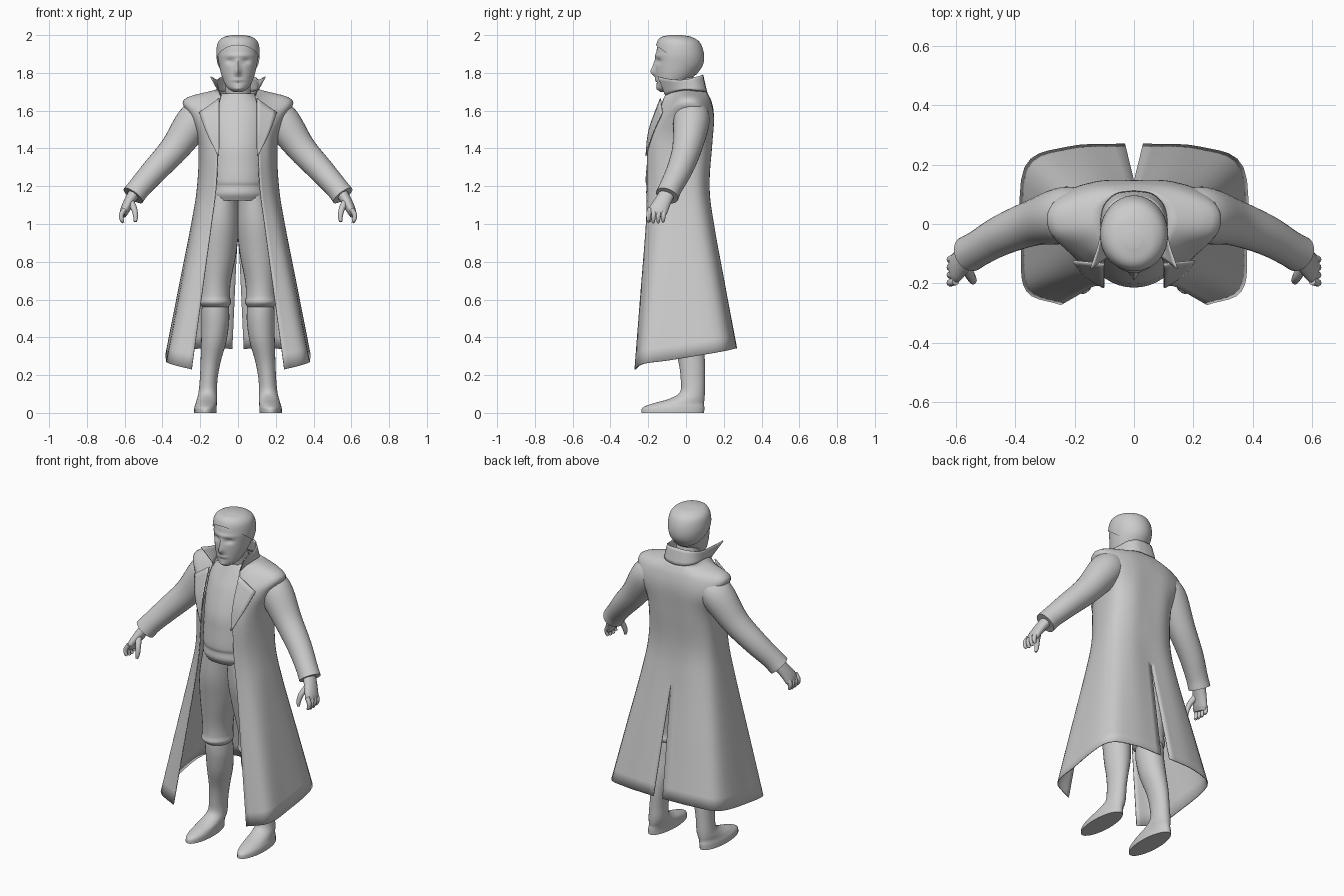
import bpy, bmesh, math
from mathutils import Vector

if "Cube" in bpy.data.objects:
    bpy.data.objects.remove(bpy.data.objects["Cube"], do_unlink=True)

grey = bpy.data.materials.new("plain grey")
grey.use_nodes = True
grey.diffuse_color = (0.6, 0.6, 0.6, 1)
grey.node_tree.nodes["Principled BSDF"].inputs["Base Color"].default_value = (0.6, 0.6, 0.6, 1)


def spline(points, steps):
    """Smooth curve through points of any dimension."""
    pts = [Vector(p) for p in points]
    pts = [pts[0] * 2 - pts[1]] + pts + [pts[-1] * 2 - pts[-2]]
    out = []
    for a, b, c, d in zip(pts, pts[1:], pts[2:], pts[3:]):
        for i in range(steps):
            t = i / steps
            out.append(b + (c - a) * (t / 2) + (a * 2 - b * 5 + c * 4 - d) * (t * t / 2)
                       + (b * 3 - a - c * 3 + d) * (t ** 3 / 2))
    return out + [pts[-2]]


def finish(name, bm, mirror=False, thickness=0, angle=50):
    bmesh.ops.recalc_face_normals(bm, faces=bm.faces[:])
    mesh = bpy.data.meshes.new(name)
    bm.to_mesh(mesh)
    bm.free()
    mesh.materials.append(grey)
    ob = bpy.data.objects.new(name, mesh)
    bpy.context.collection.objects.link(ob)
    bpy.ops.object.select_all(action="DESELECT")
    ob.select_set(True)
    bpy.context.view_layer.objects.active = ob
    bpy.ops.object.shade_smooth_by_angle(angle=math.radians(angle))
    if mirror:
        ob.modifiers.new("mirror", "MIRROR").merge_threshold = 0.0005
    if thickness:
        shell = ob.modifiers.new("cloth", "SOLIDIFY")
        shell.thickness, shell.offset = thickness, 0
    return ob


def skin(bm, rings, closed):
    rows = [[bm.verts.new(p) for p in ring] for ring in rings]
    for a, b in zip(rows, rows[1:]):
        n = len(a)
        for i in range(n if closed else n - 1):
            j = (i + 1) % n
            bm.faces.new((a[i], a[j], b[j], b[i]))
    if closed:
        bm.faces.new(rows[0])
        bm.faces.new(rows[-1])


def loft(bm, stations, sides=28, steps=5, level=True):
    """Ellipses along a path; each station is x, y, z, radius across, radius deep."""
    path = spline(stations, steps)
    rings = []
    for k, s in enumerate(path):
        centre = Vector(s[:3])
        u, v = Vector((1, 0, 0)), Vector((0, 1, 0))
        if not level:
            nxt, prv = path[min(k + 1, len(path) - 1)], path[max(k - 1, 0)]
            axis = (Vector(nxt[:3]) - Vector(prv[:3])).normalized()
            u = v.cross(axis).normalized()
            v = axis.cross(u)
        turn = [math.tau * i / sides for i in range(sides)]
        rings.append([centre + u * s[3] * math.cos(a) + v * s[4] * math.sin(a) for a in turn])
    skin(bm, rings, True)


def tube(bm, stations, sides=20):
    loft(bm, [(*s, s[-1]) for s in stations], sides, level=False)


def sheet(name, rows, thickness=0.006, steps=5):
    """Cloth patch through rows of points, mirrored."""
    across = [spline(r, steps) for r in rows]
    columns = [spline(c, steps) for c in zip(*across)]
    for column in columns:
        for p in column:
            p.x = max(p.x, 0)
    bm = bmesh.new()
    skin(bm, columns, False)
    return finish(name, bm, True, thickness)


# head, with the features pushed in and out of the front
skull = [(0, -.11, 1.7, .025, .025), (0, -.09, 1.725, .06, .063), (0, -.06, 1.78, .085, .1),
         (0, -.04, 1.84, .1, .122), (0, -.035, 1.9, .108, .123), (0, -.04, 1.95, .1, .108),
         (0, -.05, 1.98, .07, .075), (0, -.055, 1.992, .02, .02)]
bm = bmesh.new()
loft(bm, skull, 64, 8)
# across, height, width, tallness, push
features = [(0, 1.805, .014, .022, .024), (0, 1.84, .01, .03, .012), (.042, 1.862, .022, .014, -.013),
            (0, 1.892, .07, .01, .006), (0, 1.762, .03, .006, .007), (0, 1.748, .03, .005, -.004),
            (0, 1.715, .025, .012, .008)]
for v in bm.verts:
    if v.co.y < -.09:
        for x, z, w, h, push in features:
            v.co.y -= push * math.exp(-((abs(v.co.x) - x) / w) ** 2 - ((v.co.z - z) / h) ** 2)
finish("head", bm)

# hair cap, trimmed along a sloping hairline
bm = bmesh.new()
loft(bm, [(x, y, z + .009 * (z > 1.9), rx + .007, ry + .007) for x, y, z, rx, ry in skull[2:]], 48, 8)
bmesh.ops.bisect_plane(bm, geom=bm.verts[:] + bm.edges[:] + bm.faces[:], plane_co=(0, -.15, 1.94),
                       plane_no=(0, .6, .8), clear_inner=True)
finish("hair", bm)

bm = bmesh.new()
tube(bm, [(0, .02, 1.6, .075), (0, -.01, 1.7, .068), (0, -.03, 1.79, .066)])
finish("neck", bm)

# shirt with a hem below the waistband
bm = bmesh.new()
loft(bm, [(0, -.055, 1.125, .155, .135), (0, -.06, 1.16, .162, .15), (0, -.06, 1.2, .158, .148),
          (0, -.06, 1.23, .162, .154), (0, -.055, 1.32, .162, .152), (0, -.04, 1.42, .165, .155),
          (0, -.01, 1.55, .17, .14), (0, .005, 1.63, .15, .115), (0, 0, 1.69, .085, .08)], 40)
finish("shirt", bm)

# legs and boots
bm = bmesh.new()
loft(bm, [(.08, -.055, 1.16, .08, .12), (.095, -.045, 1, .1, .125), (.108, -.03, .85, .1, .115),
          (.12, -.02, .7, .083, .1), (.122, -.02, .62, .08, .095), (.122, -.02, .585, .085, .1),
          (.12, -.015, .56, .07, .08)])
finish("trousers", bm, True)
bm = bmesh.new()
loft(bm, [(.12, -.012, .58, .07, .083), (.12, -.01, .54, .073, .086), (.12, -.005, .48, .073, .085),
          (.128, .01, .38, .067, .082), (.145, .03, .27, .053, .07), (.155, .036, .18, .047, .064),
          (.16, .034, .11, .049, .066), (.164, .005, .075, .053, .093), (.168, -.04, .05, .056, .135),
          (.172, -.066, .028, .059, .163), (.173, -.07, 0, .06, .166)])
finish("boots", bm, True)

# sleeves, hands and fingers
bm = bmesh.new()
tube(bm, [(.15, .03, 1.6, .07), (.225, .03, 1.55, .096), (.335, .005, 1.4, .078),
          (.44, -.035, 1.285, .068), (.52, -.08, 1.195, .061), (.555, -.1, 1.15, .062)], 28)
finish("sleeves", bm, True)
bm = bmesh.new()
loft(bm, [(.545, -.095, 1.17, .032, .04), (.578, -.125, 1.115, .028, .045),
          (.6, -.148, 1.07, .024, .05), (.608, -.155, 1.045, .016, .042)], 20, level=False)
for i in range(4):
    y = -.115 - .026 * i
    drop = .006 * abs(i - 1.5)
    tube(bm, [(.6, y, 1.08, .013), (.617, y - .004, 1.05, .013), (.616, y - .006, 1.025, .011),
              (.608, y - .006, 1.003 + drop, .007)], 10)
tube(bm, [(.57, -.14, 1.12, .02), (.55, -.175, 1.08, .016), (.542, -.19, 1.04, .013),
          (.544, -.195, 1.012, .008)], 10)
finish("hands", bm, True)

# long coat, half outlines from front edge to back centre
neckline = [(.09, -.11, 1.68), (.1, -.06, 1.7), (.11, 0, 1.71), (.1, .06, 1.705), (.06, .1, 1.7), (0, .11, 1.695)]
shoulder = [(.1, -.13, 1.63), (.18, -.08, 1.64), (.272, -.025, 1.655), (.27, .055, 1.655), (.14, .12, 1.65), (0, .135, 1.64)]
upper = [(.1, -.155, 1.56), (.17, -.13, 1.56), (.235, -.06, 1.56), (.235, .09, 1.56), (.13, .14, 1.56), (0, .145, 1.56)]
chest = [(.105, -.2, 1.42), (.165, -.155, 1.42), (.2, -.06, 1.42), (.2, .07, 1.42), (.12, .13, 1.42), (0, .135, 1.42)]
waist = [(.115, -.205, 1.2), (.175, -.15, 1.2), (.208, -.06, 1.2), (.205, .06, 1.2), (.12, .115, 1.2), (0, .122, 1.2)]
vent = [(.14, -.21, 1), (.21, -.16, 1), (.24, -.07, 1), (.235, .08, 1), (.14, .14, 1), (0, .142, 1)]
hem = [(.245, -.27, .23), (.36, -.225, .26), (.378, -.08, .28), (.366, .19, .325), (.22, .258, .34), (.03, .268, .34)]
middle = [tuple((a + b) / 2 for a, b in zip(p, q)) for p, q in zip(vent, hem)]
sheet("coat", [neckline, shoulder, upper, chest, waist, vent, middle, hem])

# standing collar flaring into points, and folded lapels
tips = [(.145, -.15, 1.78), (.118, -.07, 1.765), (.105, 0, 1.765), (.088, .05, 1.778), (.05, .082, 1.787), (0, .088, 1.79)]
sheet("collar", [neckline, tips])
sheet("lapels", [[(.1, -.135, 1.665), (.1, -.195, 1.5), (.1, -.212, 1.36)],
                 [(.206, -.125, 1.59), (.165, -.175, 1.48), (.105, -.213, 1.36)]])
